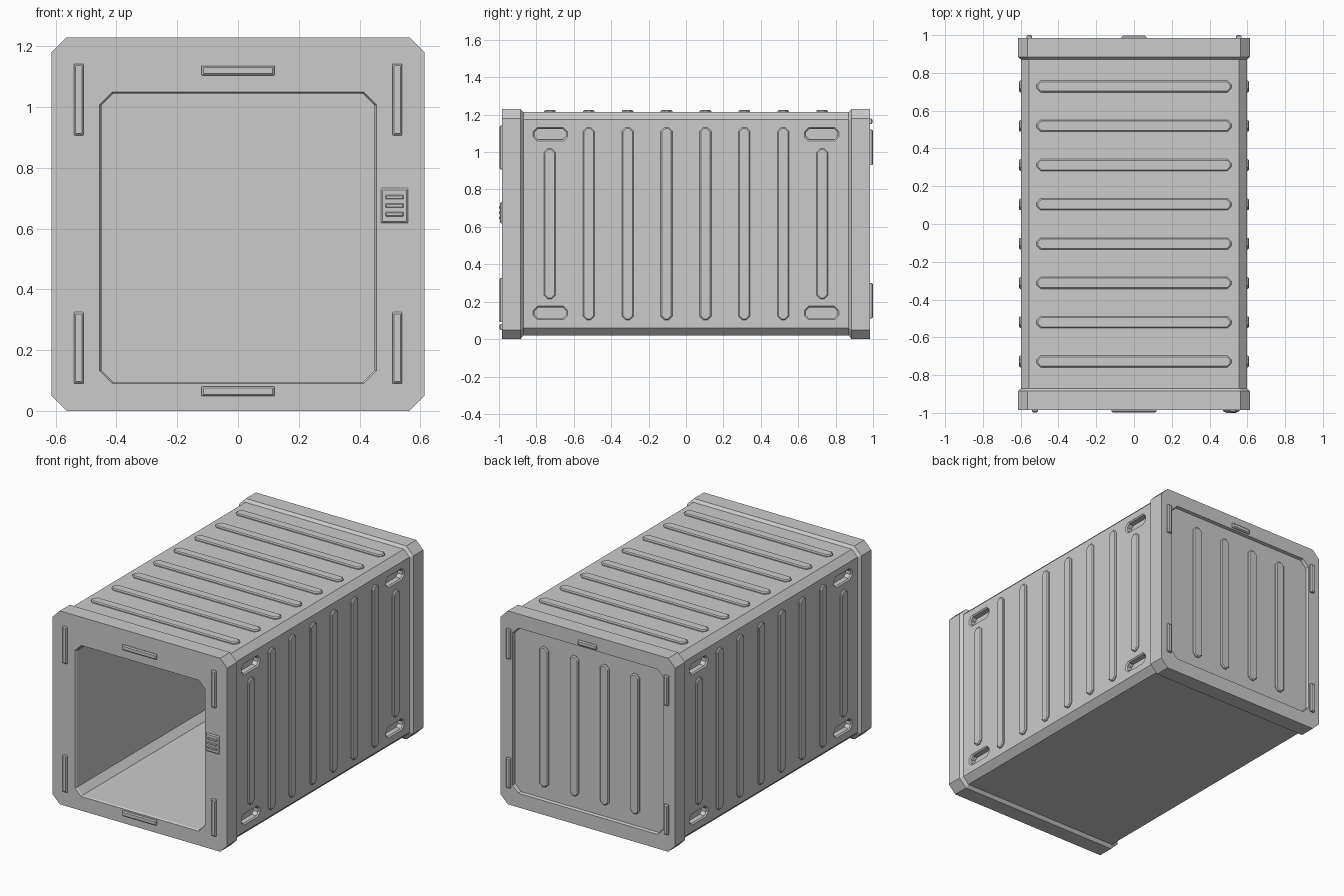
import bpy, bmesh
from mathutils import Vector

if "Cube" in bpy.data.objects:
    bpy.data.objects.remove(bpy.data.objects["Cube"])

grey = bpy.data.materials.new("container_grey")
grey.use_nodes = True
COLOUR = (0.6, 0.6, 0.6, 1)
grey.diffuse_color = COLOUR
grey.node_tree.nodes["Principled BSDF"].inputs["Base Color"].default_value = COLOUR

X, Y, Z = Vector((1, 0, 0)), Vector((0, 1, 0)), Vector((0, 0, 1))


def octagon(centre, u, v, hu, hv, cut):
    """Rectangle with chamfered corners, spanned by directions u and v."""
    pts = [(hu, hv - cut), (hu - cut, hv), (cut - hu, hv), (-hu, hv - cut),
           (-hu, cut - hv), (cut - hu, -hv), (hu - cut, -hv), (hu, cut - hv)]
    return [centre + u * a + v * b for a, b in pts]


def loft(name, rings):
    """Skin successive octagons and cap both ends."""
    bm = bmesh.new()
    loops = [[bm.verts.new(p) for p in ring] for ring in rings]
    for a, b in zip(loops, loops[1:]):
        for i in range(len(a)):
            j = (i + 1) % len(a)
            bm.faces.new((a[i], a[j], b[j], b[i]))
    bm.faces.new(loops[0])
    bm.faces.new(loops[-1])
    bmesh.ops.recalc_face_normals(bm, faces=bm.faces)
    mesh = bpy.data.meshes.new(name)
    bm.to_mesh(mesh)
    bm.free()
    mesh.materials.append(grey)
    obj = bpy.data.objects.new(name, mesh)
    bpy.context.collection.objects.link(obj)
    return obj


def plate(name, centre, u, normal, length, width, height, cut, bevel=0.006, sink=0.01):
    """Raised bar on a surface, with a bevelled top edge."""
    c, v = Vector(centre), normal.cross(u)
    hu, hv = length / 2, width / 2
    return loft(name, [
        octagon(c - normal * sink, u, v, hu, hv, cut),
        octagon(c + normal * (height - bevel), u, v, hu, hv, cut),
        octagon(c + normal * height, u, v, hu - bevel, hv - bevel, max(cut - bevel / 2, 0.001))])


def section(y, hx, z0, z1, cut):
    return octagon(Vector((0, y, (z0 + z1) / 2)), X, Z, hx, (z1 - z0) / 2, cut)


# Shell: inner tube, front frame, body, back frame and recessed back panel
shell = loft("container_shell", [
    section(0.92, 0.45, 0.095, 1.045, 0.04),
    section(-0.975, 0.45, 0.095, 1.045, 0.04),
    section(-0.985, 0.456, 0.09, 1.05, 0.042),
    section(-0.985, 0.614, 0, 1.23, 0.05),
    section(-0.885, 0.614, 0, 1.23, 0.05),
    section(-0.87, 0.597, 0.02, 1.213, 0.04),
    section(0.87, 0.597, 0.02, 1.213, 0.04),
    section(0.885, 0.614, 0, 1.23, 0.05),
    section(0.985, 0.614, 0, 1.23, 0.05),
    section(0.985, 0.53, 0.09, 1.14, 0.04),
    section(0.965, 0.526, 0.094, 1.136, 0.04)])

# Lifting pockets cut into the side walls near each corner
for side in (1, -1):
    for y in (-0.725, 0.725):
        for z in (0.14, 1.095):
            c, n = Vector((side * 0.597, y, z)), X * side
            cutter = loft("pocket_cutter", [
                octagon(c + n * 0.02, Y, Z, 0.092, 0.036, 0.022),
                octagon(c, Y, Z, 0.092, 0.036, 0.022),
                octagon(c - n * 0.008, Y, Z, 0.084, 0.029, 0.018),
                octagon(c - n * 0.04, Y, Z, 0.084, 0.029, 0.018)])
            cutter.hide_render = True
            mod = shell.modifiers.new("pocket", "BOOLEAN")
            mod.operation, mod.solver, mod.object = "DIFFERENCE", "EXACT", cutter
            bpy.context.view_layer.objects.active = shell
            bpy.ops.object.modifier_apply(modifier=mod.name)
            bpy.data.objects.remove(cutter)

# Stiffening ribs on roof and sides; the end ribs on the sides are shorter
for i in range(8):
    y = (i - 3.5) * 0.208
    plate("roof_rib", (0, y, 1.213), X, Z, 1.03, 0.062, 0.012, 0.02)
    length = 0.805 if i in (0, 7) else 1.03
    for side in (1, -1):
        plate("side_rib", (side * 0.597, y, 0.617), Z, X * side, length, 0.062, 0.012, 0.02)

# Ribs on the back panel
for i in range(4):
    plate("back_rib", ((i - 1.5) * 0.213, 0.965, 0.615), Z, Y, 0.89, 0.062, 0.012, 0.02)

# Raised strips on the front frame and hinge strips on the back frame
for side in (1, -1):
    for z in (0.208, 1.025):
        plate("front_strip", (side * 0.524, -0.985, z), Z, -Y, 0.235, 0.032, 0.012, 0.002)
    for z in (0.205, 1.025):
        plate("back_hinge", (side * 0.555, 0.985, z), Z, Y, 0.19, 0.03, 0.015, 0.002)
for z in (0.065, 1.12):
    plate("front_bar", (0, -0.985, z), X, -Y, 0.24, 0.032, 0.012, 0.002)
plate("back_latch", (0, 0.985, 1.165), X, Y, 0.13, 0.03, 0.012, 0.002)

# Control box with three slats
plate("control_box", (0.515, -0.985, 0.676), Z, -Y, 0.115, 0.09, 0.009, 0.002)
for z in (0.648, 0.676, 0.704):
    plate("control_slat", (0.515, -0.994, z), X, -Y, 0.06, 0.014, 0.006, 0.002, 0.003, 0.003)
